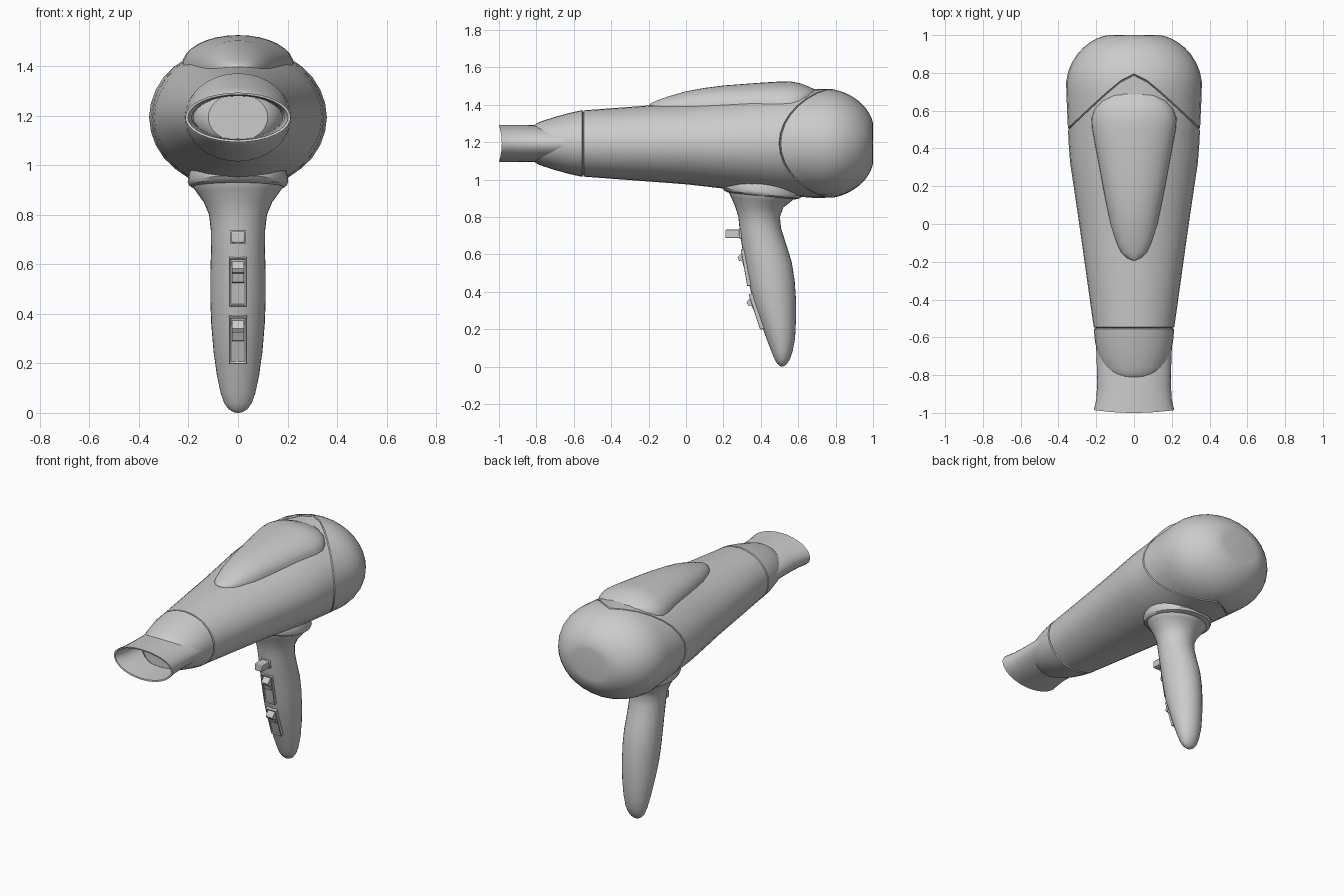
import bpy, bmesh
from math import sin, cos, pi, sqrt, radians
from mathutils import Vector

if "Cube" in bpy.data.objects:
    bpy.data.objects.remove(bpy.data.objects["Cube"])

N = 32          # sides around every round part
ZC = 1.193      # height of the barrel axis


def finish(name, bm, angle=35):
    bmesh.ops.remove_doubles(bm, verts=bm.verts, dist=1e-5)
    bmesh.ops.recalc_face_normals(bm, faces=bm.faces)
    me = bpy.data.meshes.new(name)
    bm.to_mesh(me)
    bm.free()
    ob = bpy.data.objects.new(name, me)
    bpy.context.collection.objects.link(ob)
    bpy.ops.object.select_all(action='DESELECT')
    ob.select_set(True)
    bpy.context.view_layer.objects.active = ob
    bpy.ops.object.shade_smooth_by_angle(angle=radians(angle))
    return ob


def loft(name, rings, cap0=True, cap1=True, closed=True, loop=False, angle=35):
    bm = bmesh.new()
    vs = [[bm.verts.new(p) for p in r] for r in rings]
    n = len(vs[0])
    pairs = list(zip(vs, vs[1:])) + ([(vs[-1], vs[0])] if loop else [])
    for a, b in pairs:
        for i in range(n if closed else n - 1):
            j = (i + 1) % n
            bm.faces.new((a[i], a[j], b[j], b[i]))
    if cap0:
        bm.faces.new(vs[0])
    if cap1:
        bm.faces.new(vs[-1])
    return finish(name, bm, angle)


def lerp(table, t):
    for a, b in zip(table, table[1:]):
        if t <= b[0]:
            f = max(0, (t - a[0]) / (b[0] - a[0]))
            return [p + (q - p) * f for p, q in zip(a[1:], b[1:])]
    return list(table[-1][1:])


ANG = [2 * pi * i / N for i in range(N)]

# body profile: half width and half height along y
BODY = [(-.55, .213, .177), (0, .29, .218), (.35, .342, .258), (.55, .352, .28), (.73, .36, .295)]


def section(y):
    if y > .73:
        k = max(0, 1 - ((y - .73) / .27) ** 2) ** .6
        return .13 + .23 * k, .10 + .195 * k
    return lerp(BODY, y)


def body_pt(y, a, s=1):
    rx, rz = section(y)
    return Vector((rx * s * sin(a), y, ZC + rz * s * cos(a)))


def seam(a):
    return .83 - .93 * sqrt((.35 * sin(a)) ** 2 + .0018)


# barrel, from the nozzle joint back to the curved seam
rings = [[body_pt(-.55, a, .95) for a in ANG], [body_pt(-.546, a) for a in ANG]]
for k in range(1, 13):
    rings.append([body_pt(-.546 + (seam(a) - .005 + .546) * k / 12, a) for a in ANG])
rings.append([body_pt(seam(a), a, .975) for a in ANG])
loft("barrel", rings, cap1=False)

# rounded rear cap
rings = [[body_pt(seam(a), a, .975) for a in ANG]]
for k in range(13):
    t = sin(k / 12 * pi / 2)
    rings.append([body_pt(seam(a) + .005 + (.995 - seam(a)) * t, a) for a in ANG])
loft("rear_cap", rings, cap0=False)

# raised teardrop on top: y, half width, top height
HUMP = [(-.195, .003, 1.402), (-.18, .04, 1.412), (-.15, .07, 1.425), (-.1, .093, 1.443), (0, .125, 1.472),
        (.1, .146, 1.49), (.2, .166, 1.503), (.4, .203, 1.518), (.5, .222, 1.524), (.56, .226, 1.525),
        (.61, .208, 1.515), (.65, .17, 1.5), (.68, .11, 1.486), (.695, .03, 1.476)]
rings = []
for y, w, top in HUMP:
    rx, rz = section(y)
    base = ZC + rz * sqrt(1 - (w / rx) ** 2) - .008
    rings.append([Vector((-w * cos(pi * i / 16), y, base + (top - base) * sin(pi * i / 16) ** .95))
                  for i in range(17)])
loft("top_hump", rings, closed=False, angle=50)


def ellipse(y, rx, rz, bow=0):
    return [Vector((rx * sin(a), y + bow * (rx * sin(a)) ** 2, ZC + rz * cos(a))) for a in ANG]


# nozzle shoulder
loft("nozzle_base", [ellipse(*r) for r in [
    (-.55, .202, .168), (-.556, .213, .178), (-.62, .207, .164), (-.7, .19, .142), (-.76, .168, .123),
    (-.79, .148, .112), (-.805, .13, .103), (-.812, .12, .096)]])

# flattened hollow nozzle mouth
loft("nozzle_mouth", [ellipse(*r) for r in [
    (-.64, .201, .088), (-.75, .197, .096), (-.85, .195, .099), (-.93, .2, .099), (-1, .213, .1, .33),
    (-.998, .202, .091, .33), (-.93, .187, .088), (-.8, .18, .086), (-.64, .18, .08)]],
    cap0=False, cap1=False, loop=True)


def hring(z, y0, y1, w, tilt=0):
    c, r = (y0 + y1) / 2, (y1 - y0) / 2
    return [Vector((w * sin(a), c + r * cos(a), z + tilt * r * cos(a))) for a in ANG]


# handle: z, front y, back y, half width, slope
loft("handle", [hring(*r) for r in [
    (.96, .225, .59, .195, -.1), (.915, .228, .58, .185, -.1), (.89, .243, .555, .167, -.08),
    (.85, .265, .52, .138), (.8, .28, .502, .117), (.74, .286, .508, .11), (.65, .298, .537, .109),
    (.56, .315, .565, .112), (.46, .334, .581, .112), (.36, .356, .588, .108), (.25, .394, .588, .099),
    (.15, .43, .583, .085), (.08, .457, .57, .07), (.04, .473, .556, .056), (.015, .488, .54, .038),
    (.003, .502, .525, .018), (0, .51, .516, .004)]], angle=50)

# collar where the handle meets the barrel
loft("handle_collar", [hring(*r) for r in [
    (1.02, .215, .61, .185), (.965, .2, .615, .198, -.1), (.935, .195, .62, .203, -.1),
    (.92, .205, .61, .198, -.1), (.912, .228, .585, .187, -.1)]])


def box(name, x, y0, y1, z, loc, tilt, inset=0, depth=0):
    bm = bmesh.new()
    bmesh.ops.create_cube(bm, size=1)
    for v in bm.verts:
        v.co = Vector((v.co.x * 2 * x, y0 if v.co.y < 0 else y1, v.co.z * 2 * z))
    bm.normal_update()
    front = min(bm.faces, key=lambda f: f.calc_center_median().y)
    if inset:
        bmesh.ops.inset_individual(bm, faces=[front], thickness=inset)
        inner = bmesh.ops.extrude_face_region(bm, geom=[front])['geom']
        for v in [g for g in inner if isinstance(g, bmesh.types.BMVert)]:
            v.co.y += depth
        if front.is_valid:
            bmesh.ops.delete(bm, geom=[front], context='FACES_ONLY')
    ob = finish(name, bm)
    ob.location, ob.rotation_euler = loc, (radians(tilt), 0, 0)
    bev = ob.modifiers.new("bevel", 'BEVEL')
    bev.width, bev.segments = .004, 2
    return ob


# push button with its surround
box("push_button", .026, -.08, .03, .022, (0, .29, .71), 0)
box("button_surround", .031, -.006, .03, .027, (0, .29, .71), 5)

# two slide switches in recessed frames
KNOB = [(0, .085), (-.024, .072), (-.036, .06), (-.031, .042), (-.016, .036), (-.012, 0), (0, -.006)]
for i, (y, z, tilt) in enumerate([(.322, .53, 10), (.377, .295, 18)], 1):
    loc = (0, y, z)
    box(f"switch_frame_{i}", .037, -.012, .03, .1, loc, tilt, .009, .009)
    knob = loft(f"switch_slider_{i}", [[Vector((x, p, q)) for p, q in KNOB] for x in (-.025, .025)])
    knob.location, knob.rotation_euler = loc, (radians(tilt), 0, 0)
